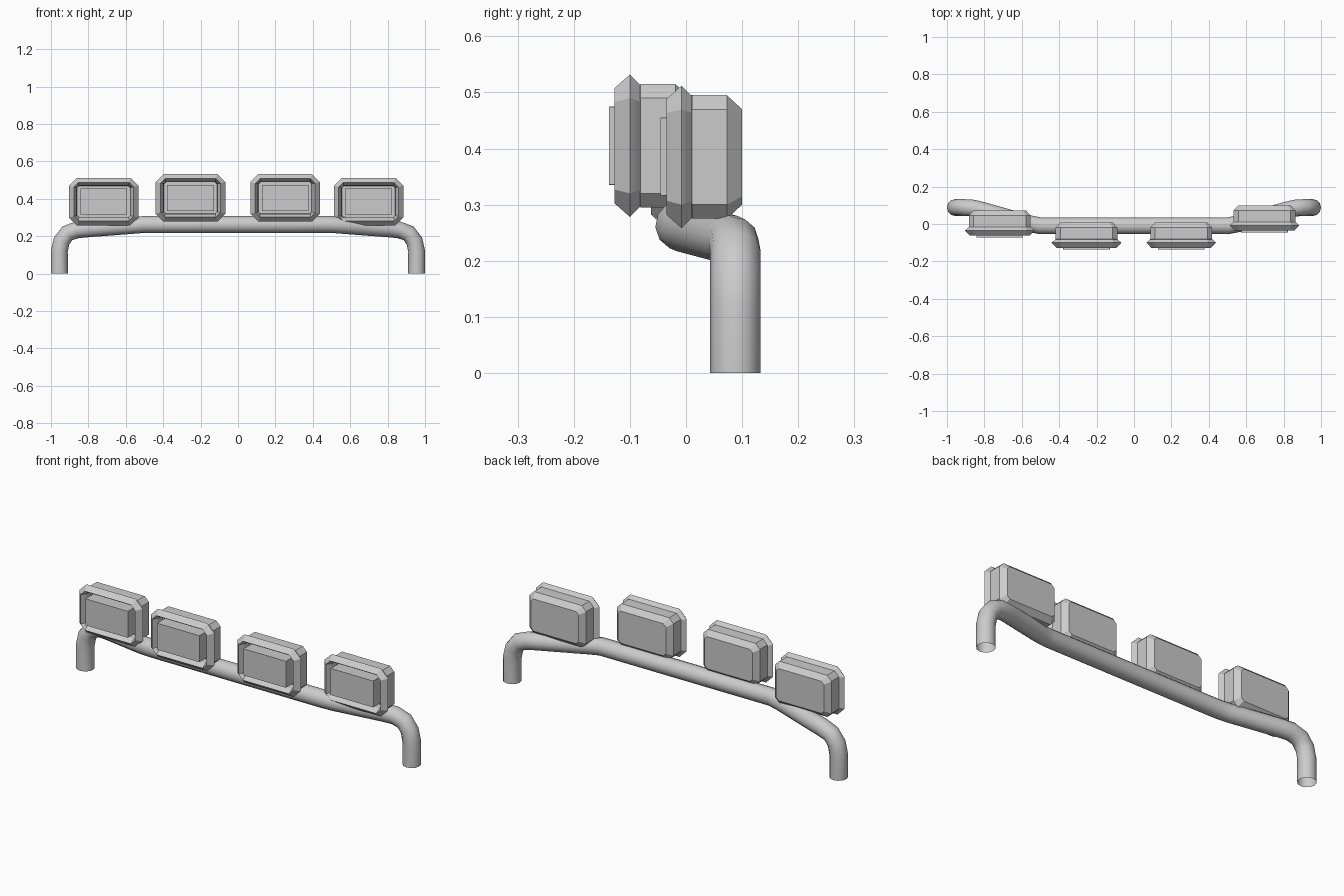
import bpy, bmesh, math

if "Cube" in bpy.data.objects:
    bpy.data.objects.remove(bpy.data.objects["Cube"])


def finish(bm, name, angle=30):
    bmesh.ops.recalc_face_normals(bm, faces=bm.faces)
    mesh = bpy.data.meshes.new(name)
    bm.to_mesh(mesh)
    bm.free()
    ob = bpy.data.objects.new(name, mesh)
    bpy.context.collection.objects.link(ob)
    bpy.ops.object.select_all(action='DESELECT')
    bpy.context.view_layer.objects.active = ob
    ob.select_set(True)
    bpy.ops.object.shade_smooth_by_angle(angle=math.radians(angle))
    return ob


def loft(name, rings, loc):
    """Skin chamfered rectangles (y, half width, half height, chamfer) along y."""
    bm = bmesh.new()
    loops = []
    for y, w, h, c in rings:
        pts = [(w - c, -h), (w, c - h), (w, h - c), (w - c, h),
               (c - w, h), (-w, h - c), (-w, c - h), (c - w, -h)]
        loops.append([bm.verts.new((x, y, z)) for x, z in pts])
    for a, b in zip(loops, loops[1:]):
        for i in range(8):
            j = (i + 1) % 8
            bm.faces.new((a[i], a[j], b[j], b[i]))
    bm.faces.new(loops[0])
    bm.faces.new(loops[-1])
    ob = finish(bm, name, 20)
    ob.location = loc
    return ob


# Bent tube: half path mirrored across x
half = [(0.955, 0.088, 0), (0.955, 0.088, 0.12), (0.943, 0.088, 0.175),
        (0.912, 0.088, 0.216), (0.86, 0.085, 0.234), (0.81, 0.073, 0.239),
        (0.56, 0.002, 0.258), (0.50, -0.01, 0.263)]
path = half + [(-x, y, z) for x, y, z in reversed(half)]
curve = bpy.data.curves.new("bar_path", 'CURVE')
curve.dimensions = '3D'
curve.bevel_depth = 0.045
curve.bevel_resolution = 4
spline = curve.splines.new('POLY')
spline.points.add(len(path) - 1)
for p, co in zip(spline.points, path):
    p.co = (*co, 1)
helper = bpy.data.objects.new("bar_path", curve)
bpy.context.collection.objects.link(helper)
bpy.context.view_layer.update()
bm = bmesh.new()
bm.from_mesh(helper.to_mesh())
helper.to_mesh_clear()
bpy.data.objects.remove(helper)
finish(bm, "mounting_bar", 40)

# Lamp housing: recess, flared rim, body and chamfered back
housing = [(0.035, 0.142, 0.084, 0.01), (0.0, 0.145, 0.086, 0.01),
           (-0.027, 0.16, 0.103, 0.025), (0.0, 0.186, 0.127, 0.042),
           (0.018, 0.167, 0.109, 0.03), (0.019, 0.165, 0.11, 0.025),
           (0.081, 0.165, 0.11, 0.025), (0.108, 0.14, 0.085, 0.015)]
# Raised rectangular lens
lens = [(-0.037, 0.125, 0.07, 0.001), (0.036, 0.125, 0.07, 0.001)]

lamps = {"outer_left": (-0.718, -0.035, 0.385), "inner_left": (-0.254, -0.1, 0.405),
         "inner_right": (0.252, -0.1, 0.405), "outer_right": (0.698, -0.008, 0.385)}
for side, loc in lamps.items():
    loft(side + "_lamp_housing", housing, loc)
    loft(side + "_lamp_lens", lens, loc)
